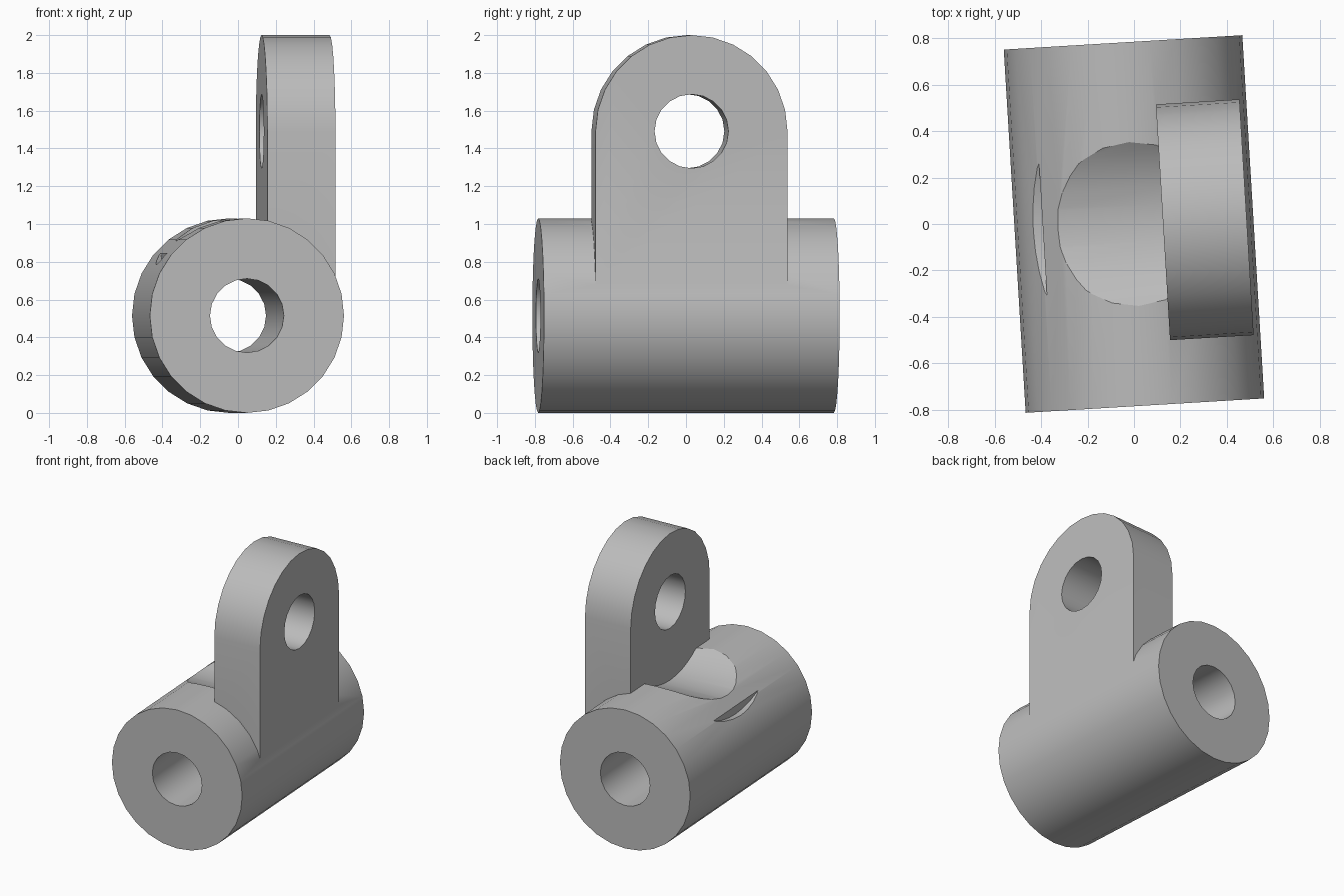
import bpy
import bmesh
from math import radians, pi, cos, sin
from mathutils import Matrix, Vector

if "Cube" in bpy.data.objects:
    bpy.data.objects.remove(bpy.data.objects["Cube"])

BODY_R, BODY_Z, HALF_LEN = 0.515, 0.515, 0.784
EYE_Z, LUG_R, HOLE_R = 1.491, 0.509, 0.196
LUG_IN, LUG_OUT = 0.125, 0.486
SEAT_X = -0.393

grey = bpy.data.materials.new("machined grey")
grey.use_nodes = True
colour = (0.5, 0.5, 0.5, 1)
grey.diffuse_color = colour
grey.node_tree.nodes["Principled BSDF"].inputs["Base Color"].default_value = colour


def make_object(name, bm):
    bmesh.ops.recalc_face_normals(bm, faces=bm.faces)
    mesh = bpy.data.meshes.new(name)
    bm.to_mesh(mesh)
    bm.free()
    mesh.materials.append(grey)
    obj = bpy.data.objects.new(name, mesh)
    bpy.context.collection.objects.link(obj)
    return obj


def cylinder(name, axis, start, end, radius, z, sides=28):
    """Closed cylinder along X or Y between two positions."""
    turn = Matrix.Rotation(pi / 2, 4, "Y" if axis == "X" else "X")
    middle = (start + end) / 2
    centre = Vector((middle, 0, z)) if axis == "X" else Vector((0, middle, z))
    bm = bmesh.new()
    bmesh.ops.create_cone(bm, cap_ends=True, segments=sides, radius1=radius,
                          radius2=radius, depth=end - start,
                          matrix=Matrix.Translation(centre) @ turn)
    return make_object(name, bm)


def combine(target, tool, operation):
    """Apply a boolean and discard the tool."""
    mod = target.modifiers.new("boolean", "BOOLEAN")
    mod.operation = operation
    mod.solver = "EXACT"
    mod.object = tool
    bpy.ops.object.select_all(action="DESELECT")
    bpy.context.view_layer.objects.active = target
    target.select_set(True)
    bpy.ops.object.modifier_apply(modifier=mod.name)
    bpy.data.objects.remove(tool)


# Barrel with the clearance pocket and the wider bolt-head relief
bracket = cylinder("pivot_bracket", "Y", -HALF_LEN, HALF_LEN, BODY_R, BODY_Z)
combine(bracket, cylinder("pocket_cutter", "X", SEAT_X + 0.01, LUG_IN + 0.01,
                          0.581, EYE_Z, 48), "DIFFERENCE")
combine(bracket, cylinder("relief_cutter", "X", -0.9, SEAT_X, 0.706, EYE_Z, 48),
        "DIFFERENCE")

# Upright lug with a rounded top, rooted inside the barrel
bm = bmesh.new()
arc = [(LUG_R * cos(pi * i / 14), EYE_Z + LUG_R * sin(pi * i / 14)) for i in range(15)]
outline = arc + [(-LUG_R, BODY_Z), (LUG_R, BODY_Z)]
face = bm.faces.new([bm.verts.new((LUG_IN, y, z)) for y, z in outline])
side = bmesh.ops.extrude_face_region(bm, geom=[face])
bmesh.ops.translate(bm, vec=(LUG_OUT - LUG_IN, 0, 0),
                    verts=[v for v in side["geom"] if isinstance(v, bmesh.types.BMVert)])
combine(bracket, make_object("lug", bm), "UNION")

# Through holes in the barrel and the lug
combine(bracket, cylinder("bore_cutter", "Y", -1, 1, HOLE_R, BODY_Z, 20), "DIFFERENCE")
combine(bracket, cylinder("eye_cutter", "X", 0, 0.7, HOLE_R, EYE_Z, 20), "DIFFERENCE")

# Slight turn about the vertical, then smooth the curved walls
bracket.data.transform(Matrix.Rotation(radians(3.45), 4, "Z"))
bpy.ops.object.select_all(action="DESELECT")
bpy.context.view_layer.objects.active = bracket
bracket.select_set(True)
bpy.ops.object.shade_smooth_by_angle(angle=radians(30))
